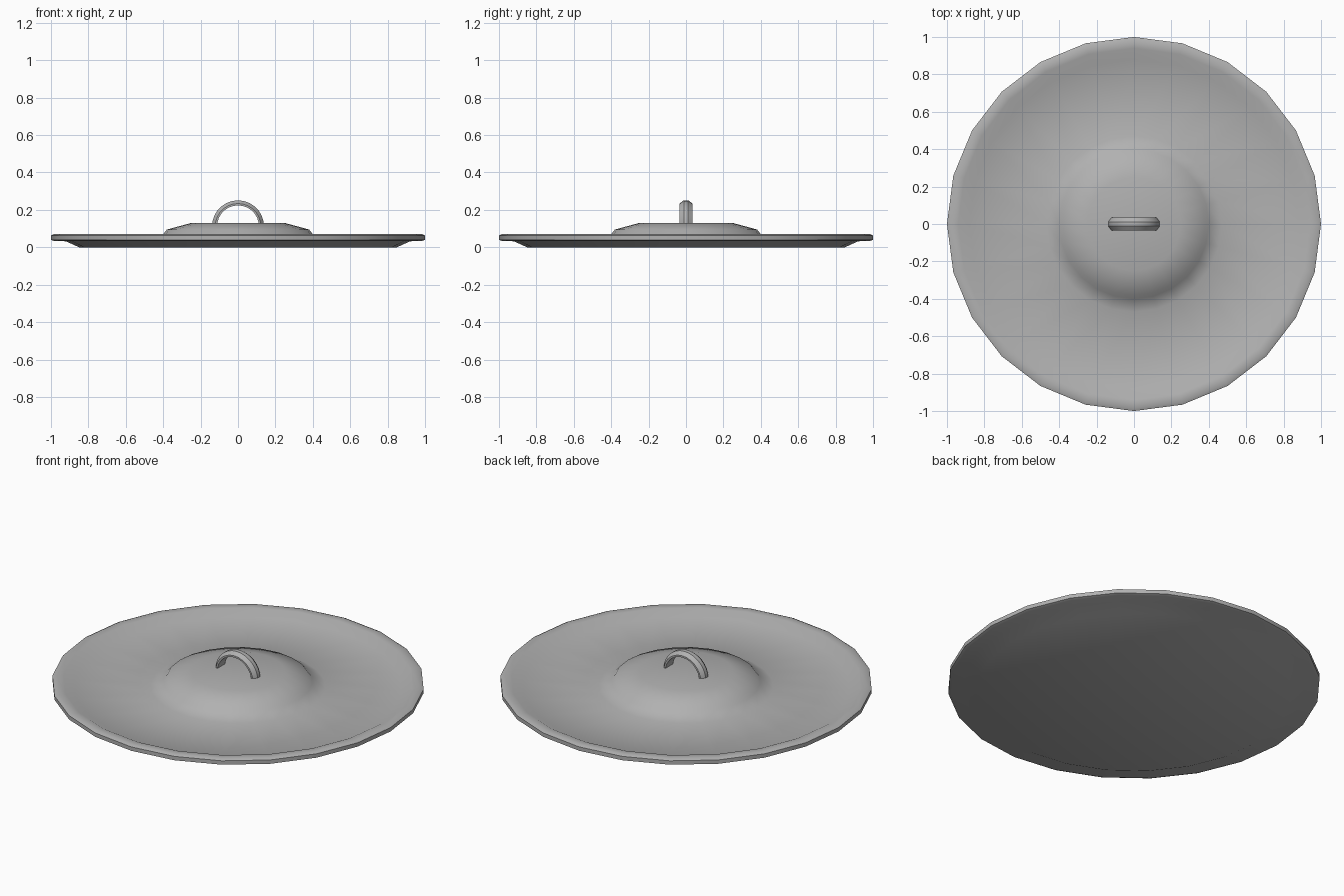
import bpy, bmesh, math
from math import sin, cos, pi

if "Cube" in bpy.data.objects:
    bpy.data.objects.remove(bpy.data.objects["Cube"])

# Darker grey shared by both parts
grey = bpy.data.materials.new("dark_grey")
grey.diffuse_color = (0.44, 0.44, 0.44, 1)
grey.use_nodes = True
grey.node_tree.nodes["Principled BSDF"].inputs["Base Color"].default_value = grey.diffuse_color


def make_object(name, bm, angle):
    bmesh.ops.recalc_face_normals(bm, faces=bm.faces)
    mesh = bpy.data.meshes.new(name)
    bm.to_mesh(mesh)
    bm.free()
    mesh.materials.append(grey)
    obj = bpy.data.objects.new(name, mesh)
    bpy.context.collection.objects.link(obj)
    bpy.ops.object.select_all(action='DESELECT')
    obj.select_set(True)
    bpy.context.view_layer.objects.active = obj
    bpy.ops.object.shade_smooth_by_angle(angle=math.radians(angle))
    return obj


def bridge(bm, rings):
    """Skin closed rings of vertices and cap both ends."""
    for a, b in zip(rings, rings[1:]):
        for i in range(len(a)):
            j = (i + 1) % len(a)
            bm.faces.new((a[i], a[j], b[j], b[i]))
    bm.faces.new(rings[0])
    bm.faces.new(rings[-1])


# Lid: flat underside, rolled rim, dished top and raised centre
profile = [(0.85, 0.0), (0.92, 0.032), (0.985, 0.034), (1.0, 0.04),
           (1.0, 0.063), (0.985, 0.07), (0.94, 0.069), (0.88, 0.04),
           (0.47, 0.04), (0.40, 0.07), (0.38, 0.095), (0.25, 0.13)]
sides = 24
bm = bmesh.new()
bridge(bm, [[bm.verts.new((r * cos(2 * pi * i / sides), r * sin(2 * pi * i / sides), z))
             for i in range(sides)] for r, z in profile])
make_object("lid", bm, 60)

# Handle: bevelled strap swept along a half circle, feet sunk into the lid
section = [(-0.035, 0.112), (0.035, 0.112), (0.035, 0.122),
           (0.012, 0.139), (-0.012, 0.139), (-0.035, 0.122)]
steps = 14
bm = bmesh.new()
rings = []
for k in range(steps + 1):
    a = -0.03 + (pi + 0.06) * k / steps
    rings.append([bm.verts.new((r * cos(a), y, 0.112 + r * sin(a))) for y, r in section])
bridge(bm, rings)
make_object("handle", bm, 30)
